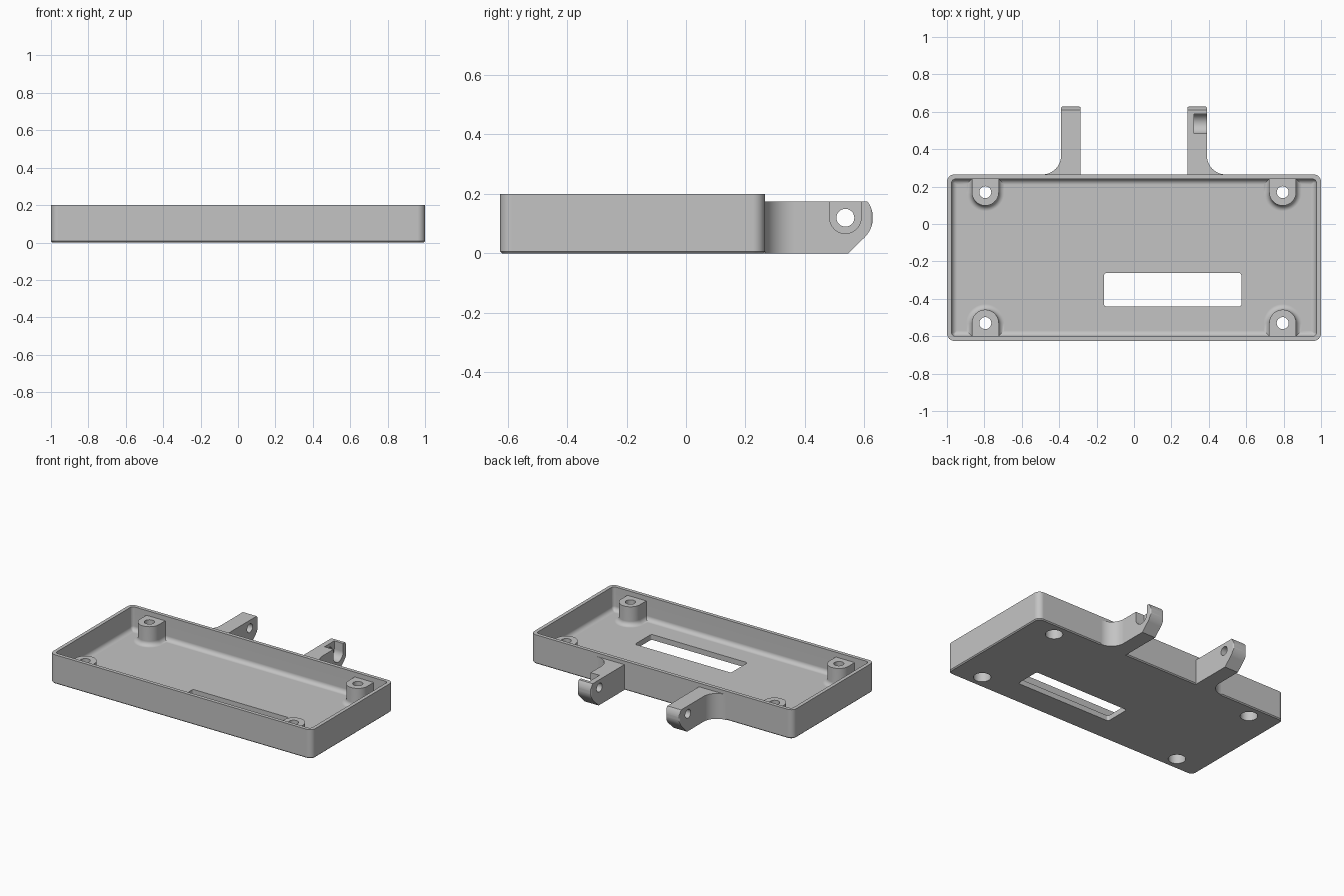
import bpy, bmesh, math
from mathutils import Vector

cube = bpy.data.objects.get("Cube")
if cube:
    bpy.data.objects.remove(cube)

grey = bpy.data.materials.new("plain_grey")
grey.use_nodes = True
colour = (0.55, 0.55, 0.55, 1)
grey.diffuse_color = colour
grey.node_tree.nodes["Principled BSDF"].inputs["Base Color"].default_value = colour

MID_Y = -0.18            # centre of the tray
POST_X, POST_Y = 0.795, 0.35
POST_R, POST_TOP = 0.072, 0.167
FLOOR, FILLET = 0.037, 0.03
PIN_Y, PIN_Z = 0.536, 0.12


def arc(cx, cy, r, start, end, steps=10):
    angles = [math.radians(start + (end - start) * i / steps) for i in range(steps + 1)]
    return [(cx + r * math.cos(a), cy + r * math.sin(a)) for a in angles]


def four_way(quarter, cy):
    """Mirror one quarter outline into a closed loop around (0, cy)."""
    flip = quarter[::-1]
    pts = (quarter + [(-x, y) for x, y in flip]
           + [(-x, -y) for x, y in quarter] + [(x, -y) for x, y in flip])
    return [(x, y + cy) for x, y in pts]


def rounded_rect(hx, hy, r, cx=0, cy=0):
    return [(x + cx, y) for x, y in four_way(arc(hx - r, hy - r, r, 0, 90), cy)]


def loft(name, rings):
    """Closed solid through rings of 3D points."""
    bm = bmesh.new()
    loops = [[bm.verts.new(p) for p in ring] for ring in rings]
    n = len(loops[0])
    for a, b in zip(loops, loops[1:]):
        for i in range(n):
            j = (i + 1) % n
            bm.faces.new((a[i], a[j], b[j], b[i]))
    bm.faces.new(loops[0][::-1])
    bm.faces.new(loops[-1])
    bmesh.ops.recalc_face_normals(bm, faces=bm.faces)
    mesh = bpy.data.meshes.new(name)
    bm.to_mesh(mesh)
    bm.free()
    mesh.materials.append(grey)
    obj = bpy.data.objects.new(name, mesh)
    bpy.context.collection.objects.link(obj)
    return obj


def prism_z(name, pts, z0, z1):
    return loft(name, [[(x, y, z) for x, y in pts] for z in (z0, z1)])


def prism_x(name, pts, x0, x1):
    return loft(name, [[(x, y, z) for y, z in pts] for x in (x0, x1)])


def combine(target, tool, operation):
    """Apply a boolean and discard the tool."""
    mod = target.modifiers.new("combine", "BOOLEAN")
    mod.operation, mod.solver, mod.object = operation, "EXACT", tool
    bpy.context.view_layer.objects.active = target
    bpy.ops.object.modifier_apply(modifier=mod.name)
    bpy.data.objects.remove(tool)


# Outer block with a small chamfer under the edge
def block_ring(inset, z):
    pts = rounded_rect(1 - inset, 0.445 - inset, 0.04 - inset, cy=MID_Y)
    return [(x, y, z) for x, y in pts]


tray = loft("mounting_tray", [block_ring(0.007, 0), block_ring(0, 0.007), block_ring(0, 0.2)])

# Hinge arms: plan shape trimmed by the side profile
side = [(0.2, 0), (0.545, 0)] + arc(PIN_Y, PIN_Z, 0.0925, -45, 36.5, 14) + [(0.2, 0.175)]
plan = ([(0.285, 0.25), (0.49, 0.25)] + arc(0.49, 0.365, 0.1, 270, 180, 12)
        + arc(0.38, 0.618, 0.01, 0, 90, 4) + arc(0.295, 0.618, 0.01, 90, 180, 4))
for name, s in (("left_arm", 1), ("right_arm", -1)):
    arm = prism_z(name, [(s * x, y) for x, y in plan], -0.1, 0.3)
    combine(arm, prism_x("arm_profile", side, -1, 1), "INTERSECT")
    combine(tray, arm, "UNION")


# Cavity that leaves the screw posts standing, with filleted floor edges
def cavity_ring(d, z):
    hx, hy, r = 0.975 - d, 0.42 - d, POST_R + d
    rc = max(0.02 - d, 0.004)
    quarter = (arc(hx - rc, hy - rc, rc, 0, 90, 6) + [(POST_X + r, hy)]
               + arc(POST_X, POST_Y, r, 0, -180, 24) + [(POST_X - r, hy)])
    return [(x, y, z) for x, y in four_way(quarter, MID_Y)]


rings = []
for i in range(7):
    a = math.pi / 2 * i / 6
    rings.append(cavity_ring(FILLET * (1 - math.sin(a)), FLOOR + FILLET * (1 - math.cos(a))))
rings.append(cavity_ring(0, 0.3))
combine(tray, loft("cavity_cutter", rings), "DIFFERENCE")

# Lower the post tops below the rim
combine(tray, prism_z("post_top_cutter", rounded_rect(0.975, 0.42, 0.02, cy=MID_Y),
                      POST_TOP, 0.3), "DIFFERENCE")

# Screw holes with counterbores from below
for sx in (-1, 1):
    for sy in (-1, 1):
        for radius, z1 in ((0.055, 0.1), (0.032, 0.3)):
            circle = arc(sx * POST_X, MID_Y + sy * POST_Y, radius, 0, 360, 32)[:-1]
            combine(tray, prism_z("screw_cutter", circle, -0.1, z1), "DIFFERENCE")

# Floor window
combine(tray, prism_z("window_cutter", rounded_rect(0.367, 0.09, 0.014, 0.207, -0.352),
                      -0.1, 0.1), "DIFFERENCE")

# Pin hole through both arms, nut pocket in the left one
combine(tray, prism_x("pin_cutter", arc(PIN_Y, PIN_Z, 0.03, 0, 360, 32)[:-1], -0.6, 0.6),
        "DIFFERENCE")
pocket = (arc(PIN_Y, PIN_Z, 0.053, 180, 360, 20)
          + [(PIN_Y + 0.053, 0.3), (PIN_Y - 0.053, 0.3)])
combine(tray, prism_x("nut_cutter", pocket, 0.322, 0.6), "DIFFERENCE")

# One material, smooth curves with crisp edges
tray.data.materials.clear()
tray.data.materials.append(grey)
for face in tray.data.polygons:
    face.material_index = 0
bpy.ops.object.select_all(action="DESELECT")
tray.select_set(True)
bpy.context.view_layer.objects.active = tray
bpy.ops.object.shade_smooth_by_angle(angle=math.radians(30))
weighted = tray.modifiers.new("flat_face_normals", "WEIGHTED_NORMAL")
weighted.keep_sharp = True
